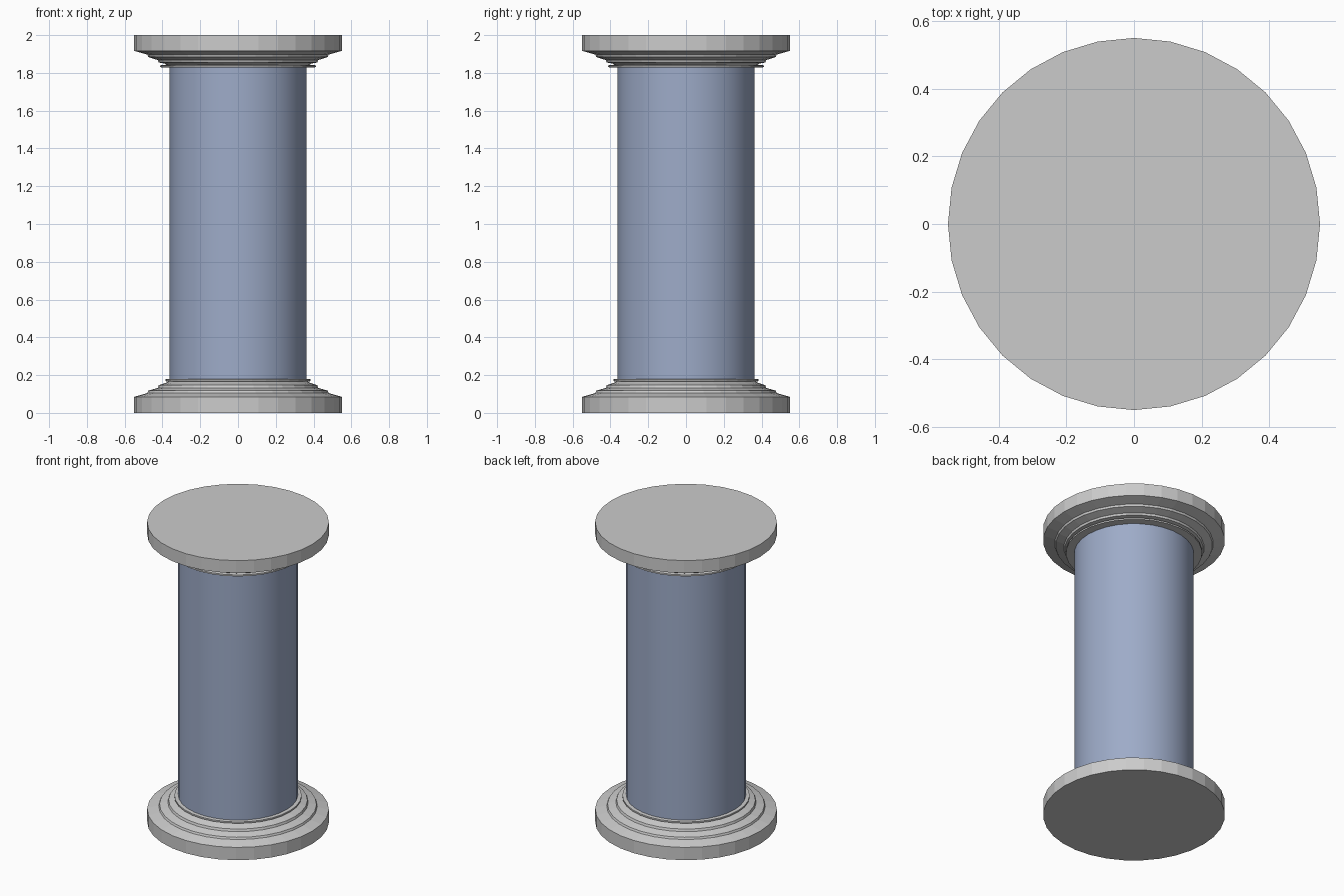
import bpy, bmesh, math

if "Cube" in bpy.data.objects:
    bpy.data.objects.remove(bpy.data.objects["Cube"])

SIDES = 32


def lathe(name, profile, smooth=False, color=None):
    """Revolve (radius, z) points, listed bottom to top, into a capped solid."""
    bm = bmesh.new()
    rings = []
    for r, z in profile:
        rings.append([bm.verts.new((r * math.cos(2 * math.pi * i / SIDES),
                                    r * math.sin(2 * math.pi * i / SIDES), z))
                      for i in range(SIDES)])
    for a, b in zip(rings, rings[1:]):
        for i in range(SIDES):
            j = (i + 1) % SIDES
            face = bm.faces.new((a[i], a[j], b[j], b[i]))
            face.smooth = smooth
    bm.faces.new(rings[0][::-1])
    bm.faces.new(rings[-1])
    mesh = bpy.data.meshes.new(name)
    bm.to_mesh(mesh)
    bm.free()
    obj = bpy.data.objects.new(name, mesh)
    bpy.context.collection.objects.link(obj)
    if color:
        mat = bpy.data.materials.new(name + "_paint")
        mat.diffuse_color = color
        mat.use_nodes = True
        mat.node_tree.nodes["Principled BSDF"].inputs["Base Color"].default_value = mat.diffuse_color
        mesh.materials.append(mat)
    return obj


# Stepped round base
lathe("base", [(0.55, 0), (0.55, 0.085), (0.48, 0.105), (0.475, 0.118),
               (0.425, 0.132), (0.42, 0.147), (0.38, 0.16), (0.37, 0.165),
               (0.385, 0.168), (0.385, 0.178), (0.36, 0.18)])

# Plain round shaft, ends seated in the base and capital
lathe("shaft", [(0.362, 0.17), (0.362, 1.84)], smooth=True,
      color=(0.34, 0.41, 0.58, 1))

# Stepped round capital
lathe("capital", [(0.36, 1.828), (0.412, 1.83), (0.412, 1.84), (0.38, 1.843),
                  (0.39, 1.85), (0.42, 1.855), (0.425, 1.868), (0.475, 1.884),
                  (0.48, 1.897), (0.55, 1.917), (0.55, 2.0)])
